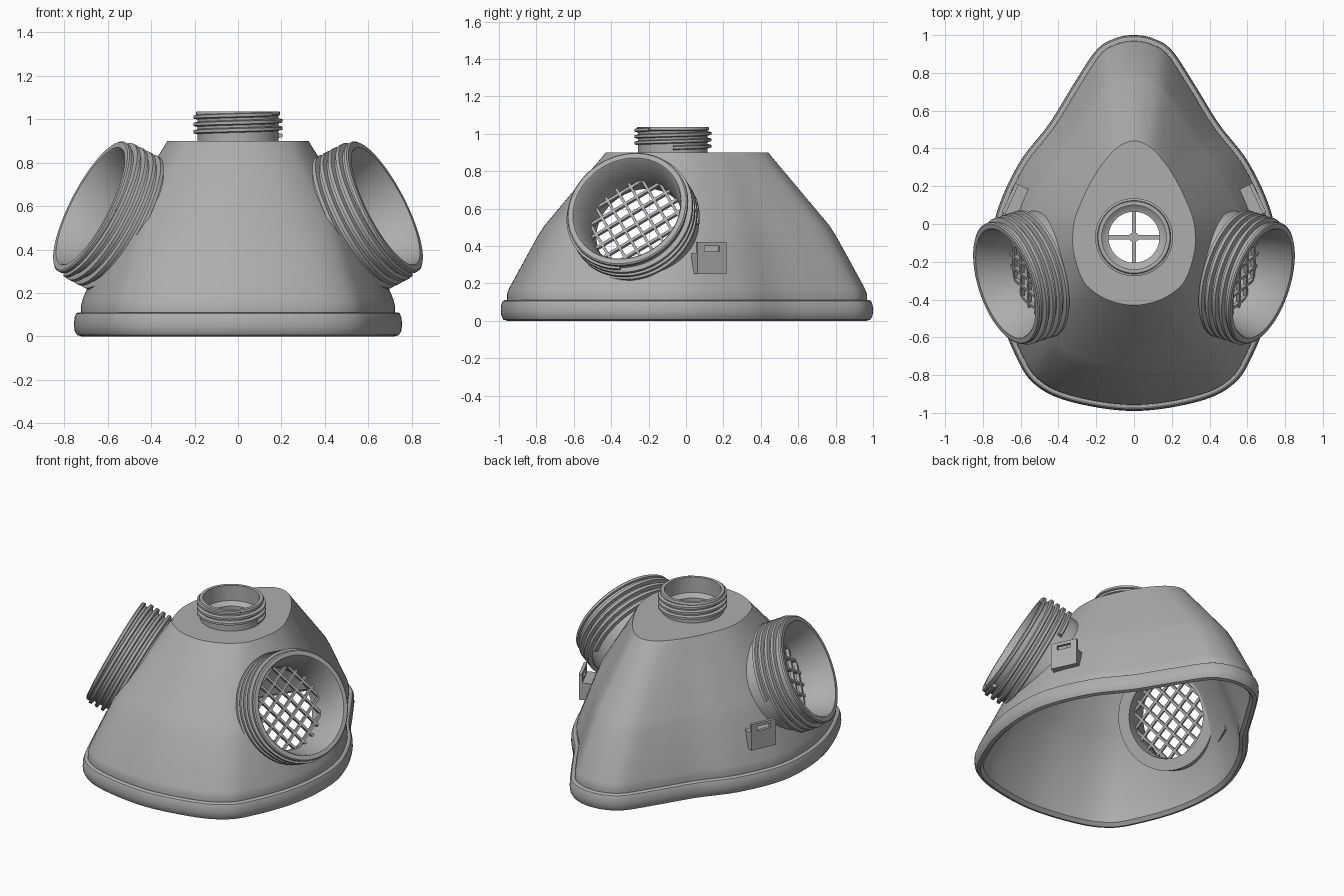
import bpy, bmesh, math
from mathutils import Matrix, Vector

cube = bpy.data.objects.get("Cube")
if cube:
    bpy.data.objects.remove(cube, do_unlink=True)

grey = bpy.data.materials.new("mid grey")
grey.use_nodes = True
COLOUR = (0.42, 0.42, 0.42, 1)
grey.diffuse_color = COLOUR
grey.node_tree.nodes["Principled BSDF"].inputs["Base Color"].default_value = COLOUR


def finish(name, bm, matrix=Matrix(), mirror=False):
    """Turn a bmesh into a grey object, optionally mirrored across x."""
    bm.transform(matrix)
    bmesh.ops.recalc_face_normals(bm, faces=bm.faces[:])
    mesh = bpy.data.meshes.new(name)
    bm.to_mesh(mesh)
    bm.free()
    obj = bpy.data.objects.new(name, mesh)
    bpy.context.collection.objects.link(obj)
    mesh.materials.append(grey)
    if mirror:
        obj.modifiers.new("Mirror", 'MIRROR').use_bisect_axis[0] = False
    return obj


def smooth(obj, degrees=35):
    bpy.ops.object.select_all(action='DESELECT')
    obj.select_set(True)
    bpy.context.view_layer.objects.active = obj
    bpy.ops.object.shade_smooth_by_angle(angle=math.radians(degrees))


def bridge(bm, loops, closed):
    """Join successive vertex rings with quads."""
    pairs = list(zip(loops, loops[1:]))
    if closed:
        pairs.append((loops[-1], loops[0]))
    for a, b in pairs:
        for i in range(len(a)):
            j = (i + 1) % len(a)
            bm.faces.new((a[i], a[j], b[j], b[i]))


def lathe(name, profile, matrix, mirror=False, steps=80):
    """Revolve a closed (radius, height) profile about local z."""
    bm = bmesh.new()
    angles = [math.tau * i / steps for i in range(steps)]
    loops = [[bm.verts.new((r * math.cos(a), r * math.sin(a), h)) for a in angles]
             for r, h in profile]
    bridge(bm, loops, True)
    obj = finish(name, bm, matrix, mirror)
    smooth(obj)


def thread(name, inner, outer, start, pitch, turns, matrix, mirror=False, steps=64):
    """Sweep a trapezoid ridge along a helix."""
    bm = bmesh.new()
    loops = []
    for i in range(int(turns * steps) + 1):
        a, h = math.tau * i / steps, start + pitch * i / steps
        section = [(inner, -.36), (outer, -.2), (outer, .2), (inner, .36)]
        loops.append([bm.verts.new((r * math.cos(a), r * math.sin(a), h + k * pitch))
                      for r, k in section])
    bridge(bm, loops, False)
    bm.faces.new(loops[0])
    bm.faces.new(loops[-1])
    smooth(finish(name, bm, matrix, mirror))


def box(bm, centre, size, turn=Matrix()):
    m = turn @ Matrix.Translation(centre) @ Matrix.Diagonal((*size, 1))
    bmesh.ops.create_cube(bm, size=1, matrix=m)


def cylinder(name, radius, low, high, matrix):
    bm = bmesh.new()
    bmesh.ops.create_cone(bm, cap_ends=True, segments=80, radius1=radius, radius2=radius,
                          depth=high - low, matrix=Matrix.Translation((0, 0, (low + high) / 2)))
    return finish(name, bm, matrix)


# Half outlines of the face opening and the flat nose plate, back to front
BASE = [(0, 1), (.1, .983), (.2, .92), (.32, .74), (.45, .53), (.61, .32), (.73, .05),
        (.755, -.2), (.72, -.45), (.63, -.69), (.53, -.845), (.34, -.94), (0, -.99)]
TOP = [(0, .44), (.05, .428), (.1, .395), (.155, .335), (.2, .27), (.255, .17), (.312, .03),
       (.325, -.08), (.315, -.17), (.28, -.28), (.23, -.345), (.13, -.405), (0, -.43)]


def outline(half, sub=8):
    """Closed smooth curve through a mirrored half outline."""
    pts = [Vector(p) for p in half] + [Vector((-x, y)) for x, y in half[-2:0:-1]]
    n, out = len(pts), []
    for i in range(n):
        a, b, c, d = (pts[(i + k) % n] for k in (-1, 0, 1, 2))
        for s in range(sub):
            t = s / sub
            out.append(b + (c - a) * t / 2 + (2 * a - 5 * b + 4 * c - d) * t * t / 2
                       + (3 * b - a - 3 * c + d) * t ** 3 / 2)
    return out


base, top = outline(BASE), outline(TOP)


def section(blend, inset, z):
    """Blend the two outlines and move inward by inset."""
    pts = [b.lerp(t, blend) for b, t in zip(base, top)]
    ring = []
    for i, p in enumerate(pts):
        d = (pts[(i + 1) % len(pts)] - pts[i - 1]).normalized()
        ring.append((p.x + d.y * inset, p.y - d.x * inset, z))
    return ring


# Hollow face shell: rolled rim, outer wall, nose plate and inner wall
RIM = [(0, .035, 0), (0, .014, .006), (0, .003, .025), (0, 0, .05), (0, .002, .085),
       (0, .01, .105), (0, .02, .111), (0, .032, .111)]
WALL = [(0, .032, .14), (.02, .031, .17), (.28, .022, .42), (.325, .02, .46),
        (.385, .018, .51), (.95, .002, .868), (.985, 0, .89), (1, 0, .9)]
INNER = [(.96, .03, .87), (.385, .05, .5), (.3, .052, .43), (0, .062, .14), (0, .055, .02)]
bm = bmesh.new()
loops = [[bm.verts.new(p) for p in section(*s)] for s in RIM + WALL]
inner = [[bm.verts.new(p) for p in section(*s)] for s in INNER]
bridge(bm, loops, False)
bridge(bm, inner, False)
bridge(bm, [inner[-1], loops[0]], False)
bm.faces.new(loops[-1])
bm.faces.new(inner[0])
shell = finish("face_shell", bm)

# Port frames: local z points out of each opening
axis = Vector((.85, -.28, .44)).normalized()
side = Matrix.Translation((.68, -.315, .6)) @ axis.to_track_quat('Z', 'Y').to_matrix().to_4x4()
nose = Matrix.Translation((0, -.07, 0))
flip = Matrix.Diagonal((-1, 1, 1, 1))

# Openings through the shell
cutters = [cylinder("left_cutter", .27, -.5, -.04, side),
           cylinder("right_cutter", .27, -.5, -.04, flip @ side),
           cylinder("nose_cutter", .135, .8, 1, nose)]
for c in cutters:
    if c.name == "right_cutter":
        c.data.flip_normals()
    c.hide_render = True
    mod = shell.modifiers.new("Cut", 'BOOLEAN')
    mod.operation, mod.solver, mod.object = 'DIFFERENCE', 'EXACT', c
    bpy.context.view_layer.objects.active = shell
    bpy.ops.object.modifier_apply(modifier=mod.name)
    bpy.data.objects.remove(c, do_unlink=True)
smooth(shell, 30)

# Side filter ports with screw threads
lathe("filter_port", [(.296, -.006), (.302, 0), (.328, 0), (.335, -.006), (.335, -.02),
                      (.322, -.024), (.322, -.27), (.25, -.27), (.25, -.19)], side, True)
thread("filter_port_thread", .318, .347, -.19, .042, 3.75, side, True)

# Square mesh guard inside each filter port
bm = bmesh.new()
R, GAP = .262, .072
for turn in (35, 125):
    rot = Matrix.Rotation(math.radians(turn), 4, 'Z')
    for k in range(-3, 4):
        chord = 2 * math.sqrt(R * R - (k * GAP) ** 2)
        box(bm, (0, k * GAP, -.19), (chord, .015, .02), rot)
finish("filter_guard", bm, side, True)

# Nose valve collar with screw thread
lathe("valve_collar", [(.17, 1.036), (.19, 1.036), (.194, 1.03), (.194, 1.02), (.186, 1.016),
                       (.186, .89), (.135, .89), (.135, .915), (.152, .92), (.17, .935)], nose)
thread("valve_thread", .183, .206, .925, .034, 2.9, nose)

# Valve cross spokes and hub
bm = bmesh.new()
box(bm, (0, 0, .885), (.28, .022, .025))
box(bm, (0, 0, .885), (.022, .28, .025))
finish("valve_spokes", bm, nose)
lathe("valve_hub", [(.01, .87), (.026, .87), (.026, .9), (.01, .9)], nose, steps=24)

# Slotted strap clips on both cheeks
bm = bmesh.new()
box(bm, (-.03, 0, .305), (.08, .17, .11))
box(bm, (0, 0, .41), (.02, .17, .02))
for s in (-1, 1):
    box(bm, (0, s * .065, .38), (.02, .04, .05))
box(bm, (0, 0, .365), (.02, .17, .012))
clip = Matrix.Translation((.655, .135, 0)) @ Matrix.Rotation(math.radians(25), 4, 'Z')
finish("strap_clip", bm, clip, True)
